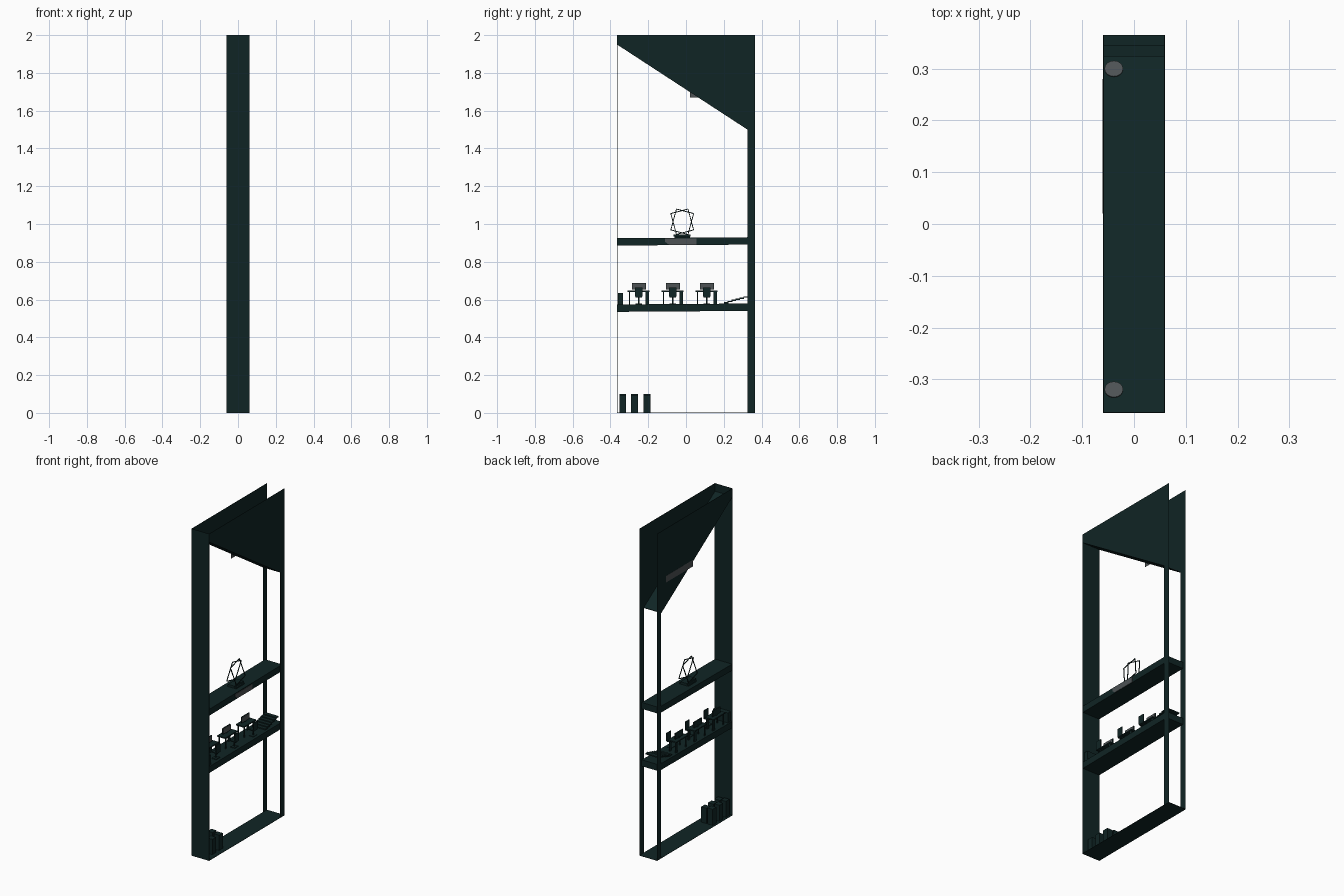
import bpy, bmesh, math
from mathutils import Matrix, Vector

cube = bpy.data.objects.get("Cube")
if cube:
    bpy.data.objects.remove(cube, do_unlink=True)


def material(name, color):
    m = bpy.data.materials.new(name)
    m.use_nodes = True
    m.diffuse_color = (*color, 1)
    m.node_tree.nodes["Principled BSDF"].inputs["Base Color"].default_value = (*color, 1)
    return m


DARK = material("dark teal", (0.005, 0.018, 0.018))
GREY = material("slate grey", (0.075, 0.085, 0.09))
W, D, H = 0.06, 0.365, 2.0   # half width, half depth, height


def finish(name, bm, mat):
    bmesh.ops.recalc_face_normals(bm, faces=bm.faces)
    me = bpy.data.meshes.new(name)
    bm.to_mesh(me)
    bm.free()
    me.materials.append(mat)
    ob = bpy.data.objects.new(name, me)
    bpy.context.collection.objects.link(ob)
    return ob


def add_box(bm, x, y, z, matrix=Matrix()):
    """Box from (low, high) ranges."""
    size = Matrix.Diagonal((x[1] - x[0], y[1] - y[0], z[1] - z[0], 1))
    mid = Vector((sum(x) / 2, sum(y) / 2, sum(z) / 2))
    bmesh.ops.create_cube(bm, size=1, matrix=matrix @ Matrix.Translation(mid) @ size)


def boxes(name, mat, *ranges):
    bm = bmesh.new()
    for r in ranges:
        add_box(bm, *r)
    return finish(name, bm, mat)


def extrude_x(name, mat, outline, x0, x1):
    """Prism from a y-z outline."""
    bm = bmesh.new()
    face = bm.faces.new([bm.verts.new((x0, y, z)) for y, z in outline])
    new = bmesh.ops.extrude_face_region(bm, geom=[face])["geom"]
    bmesh.ops.translate(bm, vec=(x1 - x0, 0, 0),
                        verts=[v for v in new if isinstance(v, bmesh.types.BMVert)])
    return finish(name, bm, mat)


# Shell: front wall, floor, side walls with rear posts, sloped ceiling
T = 0.002
boxes("front_wall", DARK, ((-W, W), (-D, -D + T), (0, H)))
boxes("ground_floor", DARK, ((-W, W), (-D, D), (0, T)))
side = [(-D, H), (D, H), (D, 0), (0.325, 0), (0.325, 1.5), (-D, 1.95)]
extrude_x("left_side_wall", DARK, side, W - T, W)
extrude_x("right_side_wall", DARK, side, -W, -W + T)
extrude_x("sloped_ceiling", DARK,
          [(-D, 1.95), (0.325, 1.5), (0.325, 1.503), (-D, 1.953)], -W + T, W - T)

# Floor slabs
for name, z in (("lower_slab", 0.535), ("upper_slab", 0.886)):
    extrude_x(name, DARK, [(-D, z), (0.345, z + 0.005), (0.345, z + 0.044), (-D, z + 0.039)],
              -W + T, W - T)

# Workstations: desk, screen and chair
for i, y in enumerate((-0.25, -0.07, 0.11)):
    z = 0.575
    n = str(i + 1)
    legs = [((x, x + 0.006), (y + o, y + o + w), (z, 0.642))
            for x in (-0.045, -0.004) for o, w in ((-0.052, 0.006), (0.035, 0.018))]
    boxes("desk_" + n, DARK, ((-0.05, 0.006), (y - 0.06, y + 0.056), (0.641, 0.648)), *legs)
    boxes("screen_case_" + n, DARK, ((-0.032, -0.026), (y - 0.037, y + 0.037), (0.652, 0.688)),
          ((-0.033, -0.026), (y - 0.006, y + 0.006), (0.646, 0.66)))
    boxes("screen_" + n, GREY, ((-0.026, -0.024), (y - 0.035, y + 0.035), (0.655, 0.686)))
    boxes("chair_" + n, DARK,
          ((0.038, 0.043), (y - 0.02, y + 0.02), (0.617, 0.665)),
          ((0.01, 0.043), (y - 0.018, y + 0.018), (0.612, 0.618)),
          ((0.022, 0.028), (y - 0.003, y + 0.003), (z, 0.614)),
          ((0.01, 0.04), (y - 0.018, y + 0.018), (z, 0.58)))

boxes("cabinet", DARK, ((-0.05, 0.05), (-0.36, -0.333), (0.57, 0.635)))

# Short stair rising to the back
steps = []
for i in range(6):
    y, z = 0.2 + i * 0.021, 0.58 + i * 0.006
    steps.append(((-0.045, 0.045), (y, y + 0.024), (z, z + 0.007)))
boxes("stair", DARK, *steps)

# Sculpture: pedestal and two leaning square frames
boxes("pedestal", DARK, ((-0.03, 0.03), (-0.06, 0.02), (0.925, 0.935)),
      ((-0.022, 0.022), (-0.065, 0.023), (0.934, 0.944)))
for sign, name in ((1, "sculpture_frame_left"), (-1, "sculpture_frame_right")):
    bm = bmesh.new()
    m = (Matrix.Translation((sign * 0.013, -0.02, 1.012))
         @ Matrix.Rotation(sign * -0.17, 4, "Y") @ Matrix.Rotation(sign * 0.26, 4, "X"))
    a, b, t = 0.047, 0.058, 0.002
    for s in (-1, 1):
        add_box(bm, (-t, t), (s * a - t, s * a + t), (-b, b), m)
        add_box(bm, (-t, t), (-a, a), (s * b - t, s * b + t), m)
    finish(name, bm, DARK)

# Entrance gates on the ground floor
for i, y in enumerate((-0.335, -0.273, -0.207)):
    boxes("gate_" + str(i + 1), DARK, ((-0.048, -0.014), (y - 0.018, y + 0.018), (0, 0.1)),
          ((-0.006, 0.03), (y - 0.018, y + 0.018), (0, 0.095)))

# Grey accents: slab edge plate, wall strip and round ceiling lights
extrude_x("slab_edge_plate", GREY,
          [(-0.11, 0.905), (-0.09, 0.89), (0.055, 0.89), (0.055, 0.922), (-0.11, 0.922)],
          W - T, W)
extrude_x("wall_strip", GREY, [(0.02, 1.67), (0.28, 1.67), (0.28, 1.71), (0.02, 1.71)],
          -W - 0.0005, -W)
slope = math.atan2(-0.45, 0.69)
for y, name in ((0.3, "back_ceiling_light"), (-0.32, "front_ceiling_light")):
    z = 1.5 + (0.325 - y) * 0.45 / 0.69 + 0.005
    bm = bmesh.new()
    bmesh.ops.create_cone(bm, cap_ends=True, segments=16, radius1=0.018, radius2=0.018,
                          depth=0.002, matrix=Matrix.Translation((-0.039, y, z))
                          @ Matrix.Rotation(slope, 4, "X"))
    finish(name, bm, GREY)
